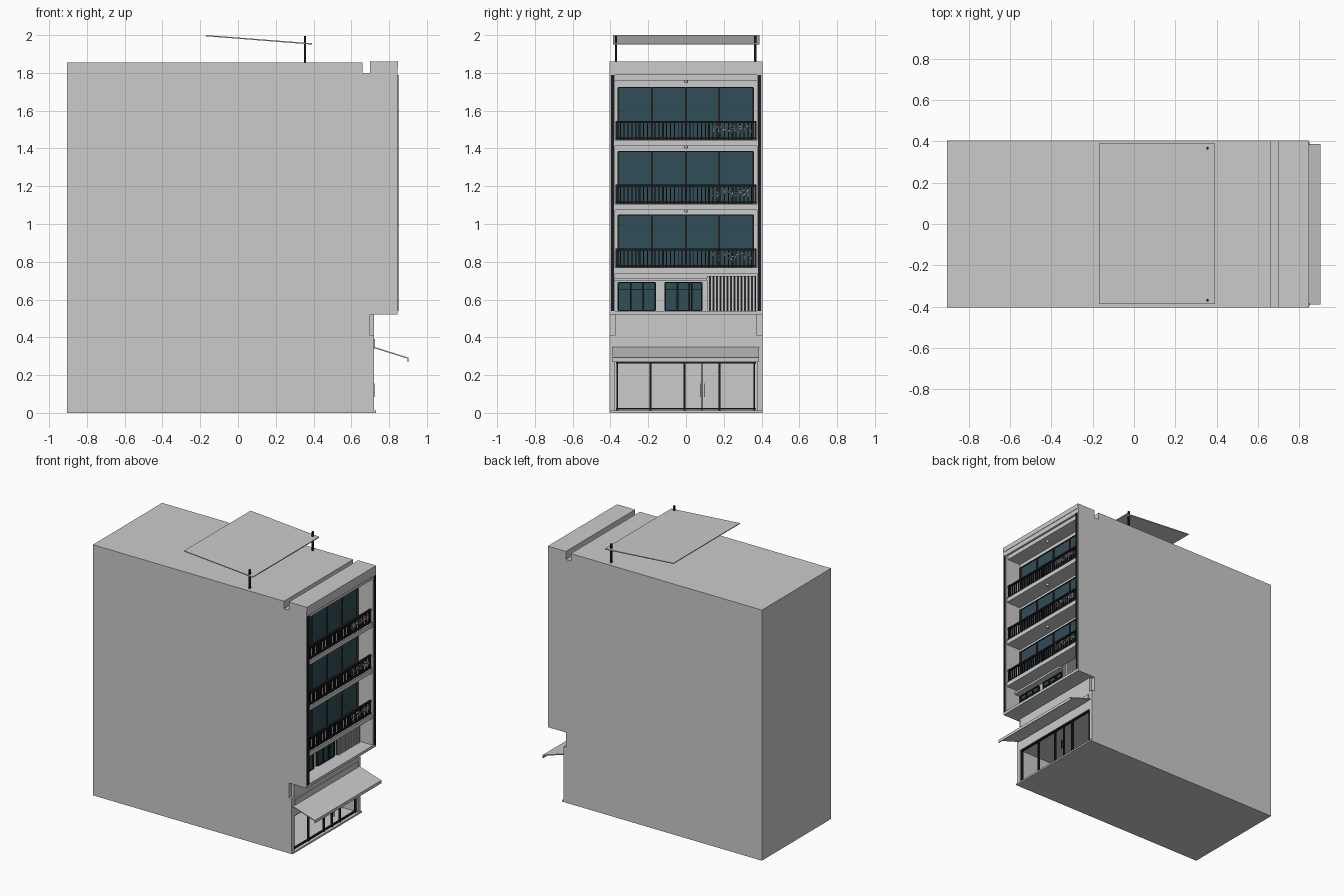
import bpy, bmesh, random
from mathutils import Matrix, Vector

random.seed(4)
if "Cube" in bpy.data.objects:
    bpy.data.objects.remove(bpy.data.objects["Cube"], do_unlink=True)


def material(name, r, g, b):
    m = bpy.data.materials.new(name)
    m.use_nodes = True
    m.diffuse_color = (r, g, b, 1)
    m.node_tree.nodes["Principled BSDF"].inputs["Base Color"].default_value = (r, g, b, 1)
    return m


GREY = material("pale grey plaster", .6, .6, .6)
GLASS = material("dark teal glass", .03, .075, .095)
BLACK = material("black metal", .012, .012, .015)
BROWN = material("dark brown frame", .045, .03, .028)


def finish(name, bm, mat):
    bmesh.ops.recalc_face_normals(bm, faces=bm.faces)
    mesh = bpy.data.meshes.new(name)
    bm.to_mesh(mesh)
    bm.free()
    mesh.materials.append(mat)
    ob = bpy.data.objects.new(name, mesh)
    bpy.context.collection.objects.link(ob)
    return ob


def add_box(bm, x0, x1, y0, y1, z0, z1, turn=0):
    centre = Vector((x0 + x1, y0 + y1, z0 + z1)) / 2
    m = Matrix.Translation(centre) @ Matrix.Rotation(turn, 4, 'X')
    m = m @ Matrix.Diagonal((x1 - x0, y1 - y0, z1 - z0, 1))
    bmesh.ops.create_cube(bm, size=1, matrix=m)


def boxes(name, mat, items):
    bm = bmesh.new()
    for item in items:
        add_box(bm, *item)
    return finish(name, bm, mat)


def extrude_profile(name, mat, points, y0, y1):
    bm = bmesh.new()
    face = bm.faces.new([bm.verts.new((x, y0, z)) for x, z in points])
    new = bmesh.ops.extrude_face_region(bm, geom=[face])["geom"]
    bmesh.ops.translate(bm, vec=(0, y1 - y0, 0),
                        verts=[v for v in new if isinstance(v, bmesh.types.BMVert)])
    return finish(name, bm, mat)


BACK, WALL, FRONT = -.905, .72, .845
HALF, INNER = .405, .375
FLOORS = (.77, 1.107, 1.445)

# Roof line with its drainage channel, shared by core and side walls
roof = [(FRONT, 1.86), (.70, 1.86), (.70, 1.80), (.66, 1.80), (.66, 1.855), (BACK, 1.855)]

# Core: shop room, overhang and recessed balconies in one profile
core = [(BACK, 0), (.73, 0), (.73, .012), (.15, .012), (.15, .27), (WALL, .27),
        (WALL, .52), (FRONT, .52), (FRONT, .54), (WALL, .54)]
for z in FLOORS:
    core += [(WALL, z - .032), (FRONT - .005, z - .032), (FRONT - .005, z), (WALL, z)]
core += [(WALL, 1.76), (.83, 1.76), (.83, 1.79), (FRONT, 1.79)] + roof
extrude_profile("building_core", GREY, core, -INNER, INNER)

# Side walls
side = [(BACK, 0), (.73, 0), (.73, .012), (WALL, .012), (WALL, .41), (.70, .41),
        (.70, .52), (FRONT, .52)] + roof
extrude_profile("right_side_wall", GREY, side, -HALF, -INNER)
extrude_profile("left_side_wall", GREY, side, INNER, HALF)

# Parapet coping and the shop sign beam
boxes("parapet_coping", GREY, [(FRONT, FRONT + .003, -HALF, HALF, 1.825, 1.86)])
boxes("shop_beam", GREY, [(WALL, WALL + .006, -.37, .37, .34, .39)])

# Dark strips running up the edges of the facade
boxes("facade_edge_strips", BLACK,
      [(FRONT, FRONT + .006, s * .39 - .008, s * .39 + .008, .54, 1.79) for s in (-1, 1)])

# Shop awning
extrude_profile("shop_awning", GREY,
                [(WALL, .35), (.903, .292), (.903, .27), (.898, .27), (.898, .287), (WALL, .343)],
                -.39, .387)

# Glazed shopfront frame with door handles
shop = [(.70, .715, y - w, y + w, .012, .27)
        for y, w in ((-.365, .004), (-.188, .005), (-.008, .005), (.085, .003), (.178, .005), (.362, .004))]
shop += [(.70, .715, -.37, .37, z, z + .008) for z in (.018, .262)]
shop += [(.715, .722, y - .002, y + .002, .085, .155) for y in (.075, .096)]
boxes("shopfront_frame", BLACK, shop)


# Windows: a glass sheet with uprights and a surround
def window(name, y0, y1, z0, z1, uprights, mat, extra=()):
    boxes(name + "_glass", GLASS, [(WALL, WALL + .006, y0, y1, z0, z1)])
    w = .004
    bars = [(WALL, WALL + .015, y - w, y + w, z0, z1) for y in (y0, *uprights, y1)]
    bars += [(WALL, WALL + .014, y0, y1, z - w / 2, z + w / 2) for z in (z0, z1, *extra)]
    boxes(name + "_frame", mat, bars)


window("right_small_window", -.358, -.163, .542, .69, (-.292, -.226), BLACK, (.655,))
window("left_small_window", -.11, .083, .542, .69, (-.045, .018, .03), BLACK, (.655,))
boxes("window_ledge", GREY, [(WALL, .77, -INNER, .11, .70, .715)])

# Slatted screen on the first balcony
boxes("screen_slats", GREY,
      [(.735, .745, .112 + i * .0185, .124 + i * .0185, .54, .725) for i in range(14)])
boxes("screen_rails", BLACK, [(.728, .735, .11, .37, .54, .725)])

# Three upper storeys
for n, z in enumerate(FLOORS, 1):
    window(f"storey_{n}_window", -.358, .355, z + .002, z + .277, (-.18, 0, .175), BROWN)

    # Balcony railing
    rail = [(.818, .834, -.373, .373, z + a, z + b) for a, b in ((.004, .012), (.09, .101))]
    count = 36
    for i in range(count + 1):
        y = -.368 + .736 * i / count
        w = .005 if i % 6 == 0 else .0025
        rail.append((.822, .830, y - w, y + w, z, z + .095))
    boxes(f"storey_{n}_railing", BLACK, rail)

    # Ornamental lattice on the left part of the railing
    lattice = []
    for i in range(70):
        y, h = random.uniform(.14, .345), z + random.uniform(.04, .076)
        lattice.append((.831, .834, y - .008, y + .008, h - .0013, h + .0013,
                        random.uniform(-1.5, 1.5)))
    boxes(f"storey_{n}_lattice", GREY, lattice)

    # Ceiling lamp
    top = FLOORS[n] - .032 if n < len(FLOORS) else 1.76
    bm = bmesh.new()
    bmesh.ops.create_cone(bm, cap_ends=True, segments=12, radius1=.008, radius2=.012, depth=.014,
                          matrix=Matrix.Translation((.785, 0, top - .007)))
    finish(f"storey_{n}_lamp", bm, GREY)

# Tilted roof canopy on two posts
extrude_profile("roof_canopy", GREY,
                [(-.17, 1.994), (.392, 1.95), (.392, 1.957), (-.17, 2.0)], -.387, .39)
boxes("canopy_posts", BLACK,
      [(.35, .361, y - .006, y + .006, 1.85, 1.995) for y in (-.37, .366)])
